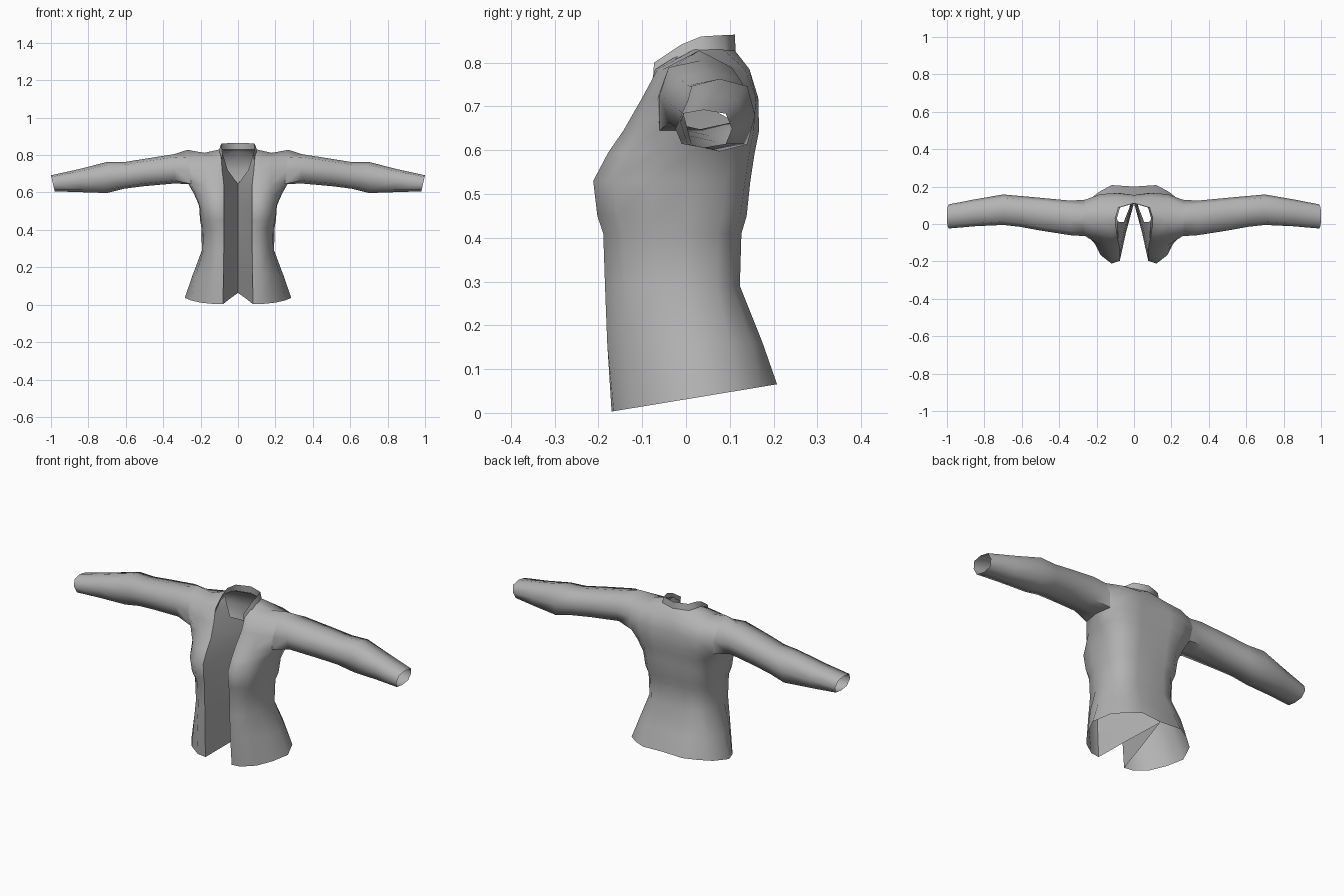
import bpy
import math

if "Cube" in bpy.data.objects:
    bpy.data.objects.remove(bpy.data.objects["Cube"])

cloth = bpy.data.materials.new("grey cloth")
cloth.diffuse_color = (0.45, 0.45, 0.45, 1)
cloth.use_nodes = True
cloth.node_tree.nodes["Principled BSDF"].inputs["Base Color"].default_value = cloth.diffuse_color


def make_half(name, verts, faces):
    """Build the +x half, mirror it across x = 0 and shade it smooth."""
    mesh = bpy.data.meshes.new(name)
    mesh.from_pydata(verts, [], faces)
    mesh.materials.append(cloth)
    ob = bpy.data.objects.new(name, mesh)
    bpy.context.collection.objects.link(ob)
    mod = ob.modifiers.new("mirror", 'MIRROR')
    mod.merge_threshold = 0.001
    bpy.ops.object.select_all(action='DESELECT')
    ob.select_set(True)
    bpy.context.view_layer.objects.active = ob
    bpy.ops.object.modifier_apply(modifier="mirror")
    bpy.ops.object.shade_smooth_by_angle(angle=math.radians(62))
    return ob


verts, faces = [], []


def add(p):
    verts.append(p)
    return len(verts) - 1


def strip(a, b):
    """Quads between two index rows, skipping gaps."""
    for i in range(len(a) - 1):
        q = (a[i], a[i + 1], b[i + 1], b[i])
        if None not in q:
            faces.append(q)


# Torso: (x, y) from front edge round the side to centre back, per height
HEM = [(.08, -.17), (.13, -.165), (.2, -.12), (.25, -.05), (.285, .03),
       (.25, .12), (.19, .17), (.12, .208), (0, .2)]
HIP = [(.078, -.18), (.125, -.18), (.18, -.13), (.225, -.06), (.242, .02),
       (.215, .1), (.17, .15), (.1, .175), (0, .165)]
WAIST = [(.076, -.183), (.115, -.185), (.16, -.14), (.185, -.07), (.193, 0),
         (.175, .07), (.14, .105), (.08, .123), (0, .118)]
BUST = [(.076, -.197), (.12, -.212), (.18, -.165), (.205, -.08), (.208, .01),
        (.2, .09), (.15, .135), (.08, .147), (0, .138)]
ARMPIT = [(.076, -.13), (.12, -.143), (.18, -.115), (.25, -.06), (.265, .03),
          (.25, .12), (.17, .155), (.09, .167), (0, .155)]
CHEST = [(.085, -.09), (.12, -.1), (.18, -.085), (.26, -.065), None,
         (.26, .13), (.18, .16), (.09, .165), (0, .155)]
YOKE = [(.09, -.07), (.12, -.065), (.18, -.052), (.265, -.035), None,
        (.265, .1), (.18, .135), (.09, .145), (0, .14)]


def blend(a, b, t):
    return [(p[0] + (q[0] - p[0]) * t, p[1] + (q[1] - p[1]) * t) for p, q in zip(a, b)]


levels = [(None, HEM), (.16, HIP), (.29, WAIST), (.41, blend(WAIST, BUST, .15)),
          (.45, blend(WAIST, BUST, .65)), (.53, BUST),
          (.595, blend(BUST, ARMPIT, .5)), (.645, ARMPIT), (.72, CHEST), (.785, YOKE)]
rows = []
for z, pts in levels:
    rows.append([None if p is None else
                 add((p[0], p[1], z if z else max(0, .003 + .165 * (p[1] + .17)))) for p in pts])
for a, b in zip(rows, rows[1:]):
    strip(a, b)

# Shoulder seam and neckline
neck_front = add((.095, -.03, .81))
neck_side = add((.1, .02, .83))
shoulder_mid = add((.18, .03, .812))
shoulder_tip = add((.27, .03, .828))
neck_back = add((.085, .085, .83))
nape = add((0, .11, .83))
strip(rows[-1], [neck_front, neck_side, shoulder_mid, shoulder_tip, None,
                 shoulder_tip, shoulder_mid, neck_back, nape])
faces.append((neck_side, shoulder_mid, neck_back))

# Sleeve: eight-sided rings (x, front y, back y, bottom z, top z)
ARM = 7
ring = [rows[ARM][4], rows[ARM][3], rows[ARM + 1][3], rows[ARM + 2][3], shoulder_tip,
        rows[ARM + 2][5], rows[ARM + 1][5], rows[ARM][5]]
for x, y0, y1, z0, z1 in [(.34, -.06, .125, .648, .805), (.5, -.035, .14, .634, .78),
                          (.61, -.015, .15, .62, .762), (.7, -.005, .158, .597, .763),
                          (.85, -.012, .132, .602, .725), (.99, -.024, .105, .606, .692)]:
    yc, zc, ry, rz = (y0 + y1) / 2, (z0 + z1) / 2, (y1 - y0) / 2, (z1 - z0) / 2
    new = []
    for dy, dz in [(0, -1), (-.78, -.8), (-1, 0), (-.78, .8), (0, 1), (.78, .8), (1, 0), (.78, -.8)]:
        slant = .01 * dz if x > .95 else 0
        new.append(add((x + slant, yc + ry * dy, zc + rz * dz)))
    strip(ring + ring[:1], new + new[:1])
    ring = new

make_half("jacket_shell", verts, faces)

# Inner facing: folds from the front edge back to the centre back
verts, faces = [], []
previous = None
for z, pts in levels[:ARM + 1]:
    (fx, fy), by = pts[0], pts[-1][1] - .006
    my = (fy + by) / 2
    line = [(0, by), (fx * .53, my), (fx, fy)]
    now = [add((x, y, z if z else max(0, .003 + .165 * (y + .17)))) for x, y in line]
    if previous:
        strip(previous, now)
    previous = now
# Neck opening part of the facing
low = add((.055, .01, .72)), add((.085, -.09, .72))
mid = add((.075, .01, .785)), add((.09, -.07, .785))
top = add((.09, .015, .822)), add((.095, -.03, .81))
strip(previous[1:], low)
strip(low, mid)
strip(mid, top)
faces.append((previous[0], previous[1], low[0]))
make_half("front_facing", verts, faces)

# Standing collar
verts, faces = [], []
base = [(.09, -.076, .755), (.1, -.015, .81), (.102, .03, .826), (.085, .088, .826), (0, .113, .824)]
rim = [(.082, -.073, .8), (.088, -.01, .842), (.09, .035, .86), (.075, .088, .863), (0, .112, .864)]
strip([add(p) for p in base], [add(p) for p in rim])
make_half("collar", verts, faces)
